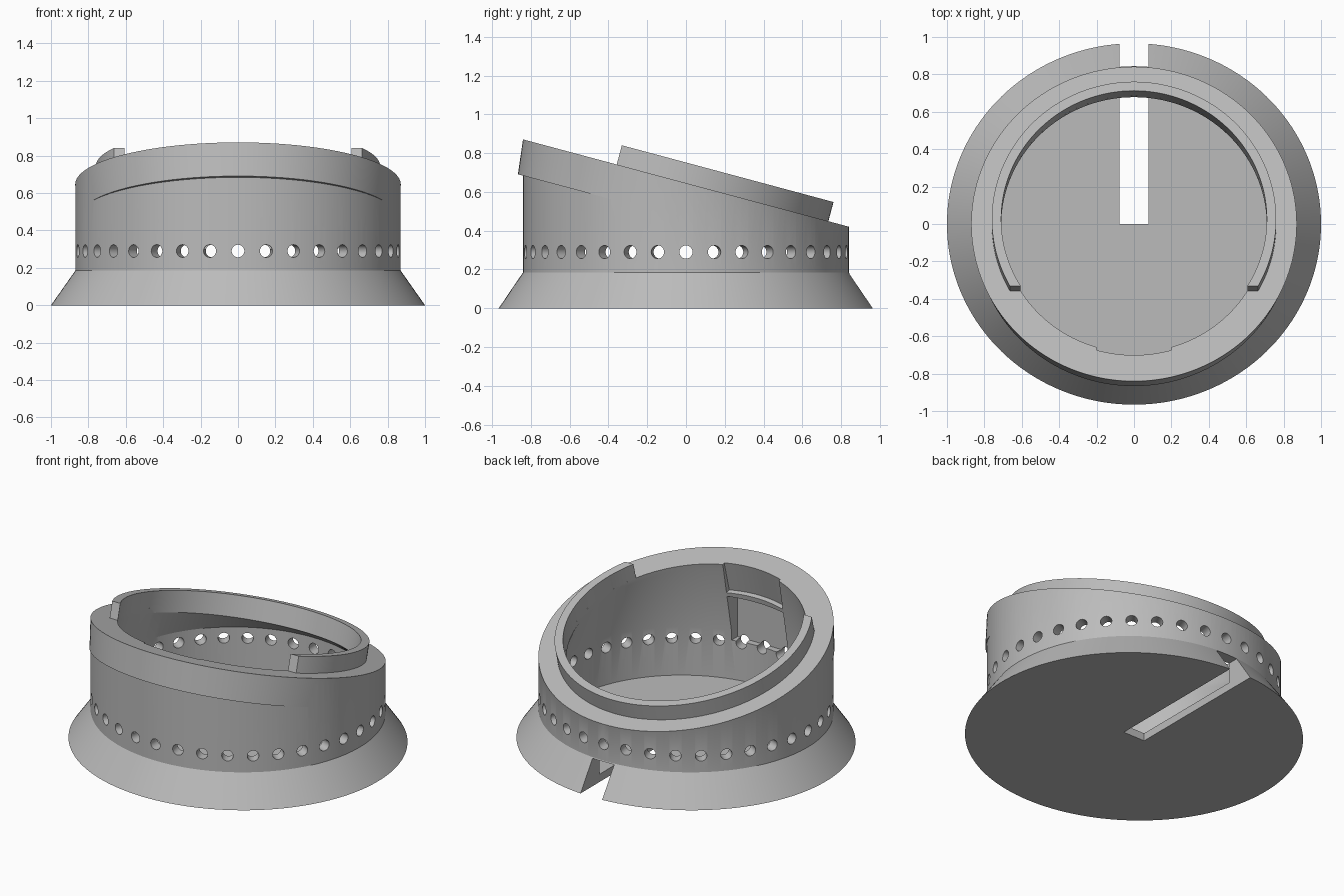
import bpy, bmesh
from math import sin, cos, tan, radians, pi, asin
from mathutils import Matrix, Vector

if "Cube" in bpy.data.objects:
    bpy.data.objects.remove(bpy.data.objects["Cube"], do_unlink=True)

TILT = radians(15)
SQUASH = cos(TILT)          # plan is a tilted circle seen from above
PLANE_Z = 0.645             # height of the tilted rim at the centre
SEG = 144
tilted = Matrix.Translation((0, 0, PLANE_Z)) @ Matrix.Rotation(-TILT, 4, 'X')

grey = bpy.data.materials.new("light grey")
grey.use_nodes = True
grey.diffuse_color = (0.5, 0.5, 0.5, 1)
grey.node_tree.nodes["Principled BSDF"].inputs["Base Color"].default_value = (0.5, 0.5, 0.5, 1)


def make(name, bm):
    bmesh.ops.recalc_face_normals(bm, faces=bm.faces)
    mesh = bpy.data.meshes.new(name)
    bm.to_mesh(mesh)
    bm.free()
    obj = bpy.data.objects.new(name, mesh)
    bpy.context.collection.objects.link(obj)
    mesh.materials.append(grey)
    return obj


def angles():
    return [2 * pi * i / SEG for i in range(SEG)]


def flat_ring(r, z):
    return [Vector((r * cos(a), r * SQUASH * sin(a), z)) for a in angles()]


def tilt_ring(r, h):
    return [tilted @ Vector((r * cos(a), r * sin(a), h)) for a in angles()]


def slant_ring(r):
    # vertical ellipse wall trimmed by the tilted plane
    return [Vector((p.x, p.y, PLANE_Z - p.y * tan(TILT))) for p in flat_ring(r, 0)]


def loft(name, rings):
    bm = bmesh.new()
    loops = [[bm.verts.new(p) for p in ring] for ring in rings]
    n = len(loops[0])
    for low, high in zip(loops, loops[1:]):
        for i in range(n):
            j = (i + 1) % n
            bm.faces.new((low[i], low[j], high[j], high[i]))
    bm.faces.new(loops[0])
    bm.faces.new(loops[-1])
    return make(name, bm)


def box(name, x, y0, y1, z0, z1):
    corners = [(-x, y0), (x, y0), (x, y1), (-x, y1)]
    return loft(name, [[Vector((*c, z)) for c in corners] for z in (z0, z1)])


def boolean(obj, cutter, operation='DIFFERENCE'):
    mod = obj.modifiers.new("cut", 'BOOLEAN')
    mod.operation, mod.solver, mod.object = operation, 'EXACT', cutter
    bpy.context.view_layer.objects.active = obj
    bpy.ops.object.modifier_apply(modifier=mod.name)
    bpy.data.objects.remove(cutter, do_unlink=True)


# Outer shell: flared foot, upright wall, slanted top
body = loft("angled_stand", [flat_ring(1.0, 0), flat_ring(0.87, 0.185), slant_ring(0.87)])

# Collar square to the slanted top, projecting at the front
collar = loft("collar", [tilt_ring(0.849, -0.18), tilt_ring(0.8705, 0.0005)])
boolean(body, collar, 'UNION')

# Hollow interior narrowing to the round opening
cavity = loft("cavity", [flat_ring(0.80, 0.05), flat_ring(0.80, 0.36),
                         tilt_ring(0.71, -0.03), tilt_ring(0.71, 0.06)])
boolean(body, cavity)

# Pocket inside the front wall, and the shallow nick in the rim above it
boolean(body, box("pocket", 0.2, -0.81, -0.45, 0.30, 0.60))
nick = loft("nick", [tilt_ring(0.726, -0.2), tilt_ring(0.726, 0.06)])
boolean(nick, box("nick_limit", 0.2, -1, -0.3, 0.3, 1.2), 'INTERSECT')
boolean(body, nick)

# Cable slot through the floor and the back of the foot
boolean(body, box("slot", 0.077, 0, 1.2, -0.1, 0.18))

# Ring of vent holes
bm = bmesh.new()
for i in range(36):
    a = radians(10 * i)
    place = (Matrix.Translation((0.84 * cos(a), 0.84 * SQUASH * sin(a), 0.29))
             @ Matrix.Rotation(a, 4, 'Z') @ Matrix.Rotation(pi / 2, 4, 'Y'))
    bmesh.ops.create_cone(bm, cap_ends=True, segments=24, radius1=0.034,
                          radius2=0.034, depth=0.2, matrix=place)
boolean(body, make("vents", bm))

# Raised lip around the opening, left open at the front
bm = bmesh.new()
sections = []
for i in range(SEG + 1):
    t = i / SEG
    row = []
    for r, h in ((0.71, -0.01), (0.76, -0.01), (0.76, 0.103), (0.71, 0.103)):
        start = -asin(0.37 / r)
        a = start + t * (pi - 2 * start)
        row.append(bm.verts.new(tilted @ Vector((r * cos(a), r * sin(a), h))))
    sections.append(row)
for p, q in zip(sections, sections[1:]):
    for k in range(4):
        m = (k + 1) % 4
        bm.faces.new((p[k], p[m], q[m], q[k]))
bm.faces.new(sections[0])
bm.faces.new(sections[-1])
lip = make("retaining_lip", bm)

# Smooth curved walls, crisp edges
for obj in (body, lip):
    bpy.ops.object.select_all(action='DESELECT')
    obj.select_set(True)
    bpy.context.view_layer.objects.active = obj
    bpy.ops.object.shade_smooth_by_angle(angle=radians(25))
